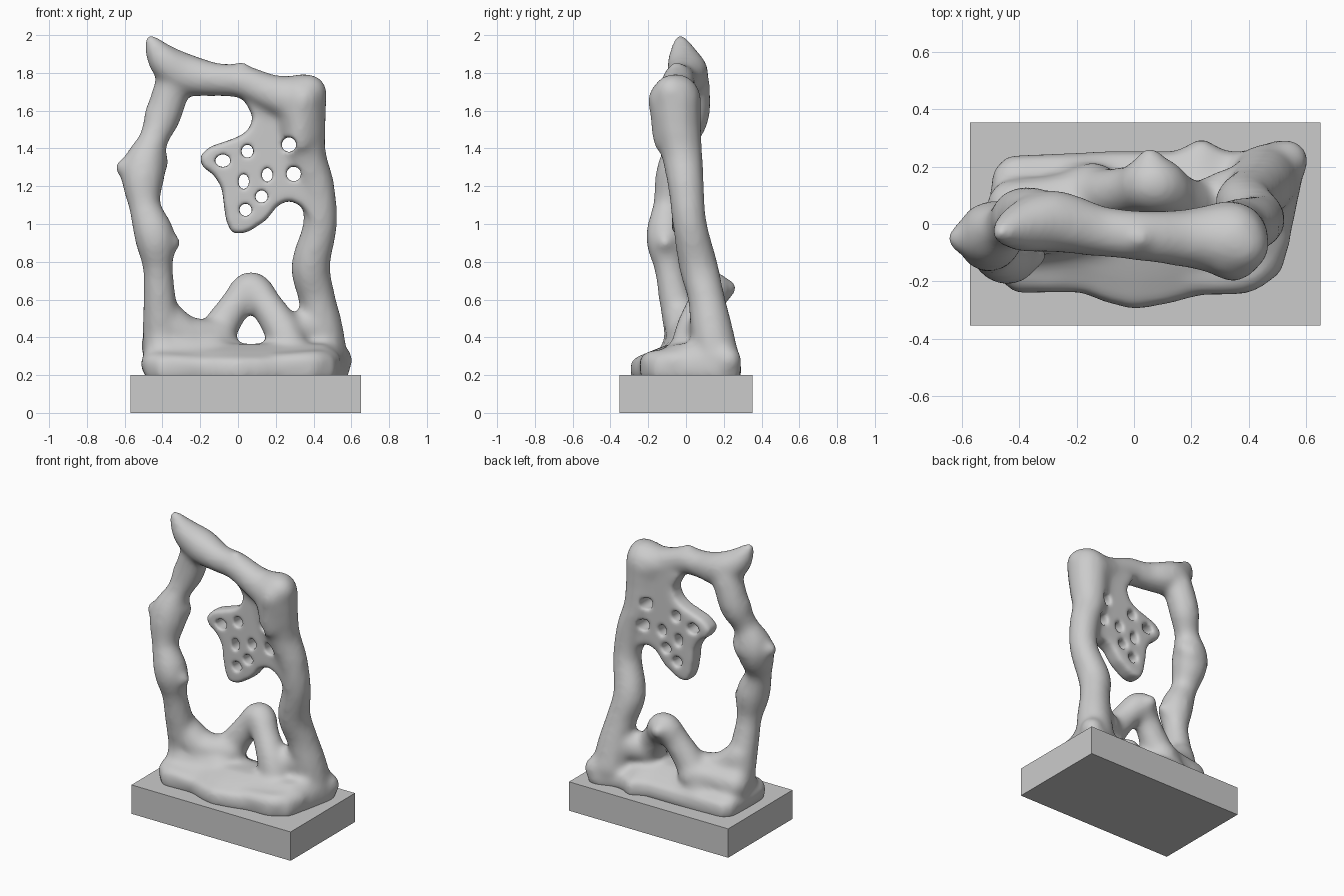
import bpy, bmesh, math
from mathutils import Vector, Matrix


def catmull(a, b, c, d, t):
    return 0.5 * (2 * b + (c - a) * t + (2 * a - 5 * b + 4 * c - d) * t * t
                  + (3 * b - a - 3 * c + d) * t ** 3)


def limb(bm, pts, n=7):
    """Organic limb: overlapping spheres along a smooth path of (x, y, z, radius)."""
    vs = [Vector(p) for p in pts]
    vs = [vs[0]] + vs + [vs[-1]]
    for i in range(1, len(vs) - 2):
        for k in range(n + (i == len(vs) - 3)):
            v = catmull(*vs[i - 1:i + 3], k / n)
            bmesh.ops.create_icosphere(bm, subdivisions=2, radius=v[3],
                                       matrix=Matrix.Translation(v.xyz))


def loft(bm, rings):
    """Closed solid through equal-length rings of points."""
    rs = [[bm.verts.new(p) for p in r] for r in rings]
    n = len(rs[0])
    faces = [bm.faces.new(rs[0][::-1]), bm.faces.new(rs[-1])]
    for a, b in zip(rs, rs[1:]):
        for i in range(n):
            j = (i + 1) % n
            faces.append(bm.faces.new((a[i], a[j], b[j], b[i])))
    bmesh.ops.recalc_face_normals(bm, faces=faces)
    bmesh.ops.triangulate(bm, faces=faces)


def make_object(name, bm):
    me = bpy.data.meshes.new(name)
    bm.to_mesh(me)
    bm.free()
    ob = bpy.data.objects.new(name, me)
    bpy.context.collection.objects.link(ob)
    return ob


# Plinth
bm = bmesh.new()
bmesh.ops.create_cube(bm, size=1, matrix=Matrix.Translation((0.04, 0, 0.1))
                      @ Matrix.Diagonal((1.22, 0.705, 0.2, 1)))
make_object("plinth", bm)

bm = bmesh.new()
# Left column, from foot to shoulder
limb(bm, [(-0.39, 0.0, 0.28, 0.11), (-0.4, -0.01, 0.42, 0.11), (-0.415, -0.055, 0.6, 0.092),
          (-0.425, -0.09, 0.78, 0.085), (-0.44, -0.105, 0.93, 0.112), (-0.495, -0.09, 1.1, 0.088),
          (-0.5, -0.04, 1.28, 0.122), (-0.45, -0.01, 1.44, 0.082), (-0.395, 0.03, 1.58, 0.1),
          (-0.34, 0.03, 1.75, 0.1)])
# Knobs on the left column
limb(bm, [(-0.53, -0.05, 1.28, 0.09), (-0.605, -0.05, 1.3, 0.05)])
limb(bm, [(-0.43, -0.12, 0.92, 0.08), (-0.35, -0.11, 0.9, 0.05)])
limb(bm, [(-0.42, 0.02, 1.58, 0.08), (-0.455, 0.0, 1.57, 0.045)])
limb(bm, [(-0.47, 0.0, 1.3, 0.09), (-0.41, 0.0, 1.33, 0.05)])
# Top beam with pointed tip
limb(bm, [(-0.462, -0.03, 1.97, 0.038), (-0.39, -0.01, 1.865, 0.09), (-0.28, 0.01, 1.795, 0.113),
          (-0.12, -0.025, 1.765, 0.093), (0.02, -0.04, 1.755, 0.092), (0.18, -0.05, 1.69, 0.105),
          (0.32, -0.05, 1.65, 0.135)])
limb(bm, [(0.02, -0.04, 1.76, 0.07), (0.02, -0.05, 1.825, 0.04)])
# Right column
limb(bm, [(0.335, -0.055, 1.66, 0.14), (0.34, -0.045, 1.52, 0.13), (0.36, -0.02, 1.36, 0.112),
          (0.415, 0.0, 1.2, 0.1), (0.435, 0.02, 1.0, 0.095), (0.385, 0.065, 0.78, 0.108),
          (0.415, 0.105, 0.62, 0.102), (0.445, 0.135, 0.45, 0.115), (0.46, 0.16, 0.3, 0.125)])
limb(bm, [(0.35, -0.05, 1.68, 0.12), (0.375, -0.075, 1.695, 0.1)])
limb(bm, [(0.345, -0.105, 1.66, 0.1), (0.335, -0.105, 1.58, 0.09), (0.33, -0.095, 1.45, 0.085)])
# Arch and low ridges
limb(bm, [(-0.2, 0.12, 0.28, 0.1), (-0.115, 0.1, 0.42, 0.1), (-0.005, 0.12, 0.58, 0.088),
          (0.07, 0.14, 0.65, 0.103), (0.15, 0.09, 0.57, 0.09), (0.24, 0.04, 0.43, 0.103),
          (0.3, 0.0, 0.28, 0.1)])
limb(bm, [(0.06, 0.14, 0.65, 0.09), (0.055, 0.225, 0.66, 0.048)])
limb(bm, [(-0.4, -0.02, 0.52, 0.1), (-0.3, 0.0, 0.42, 0.11), (-0.22, 0.02, 0.395, 0.11),
          (-0.1, 0.06, 0.4, 0.1)])
limb(bm, [(-0.42, 0.06, 0.36, 0.1), (-0.25, 0.08, 0.37, 0.1), (-0.14, 0.12, 0.37, 0.1)])
limb(bm, [(-0.4, -0.04, 0.33, 0.1), (-0.12, -0.02, 0.31, 0.1)])
limb(bm, [(0.24, 0.06, 0.42, 0.09), (0.34, 0.1, 0.44, 0.1), (0.45, 0.13, 0.44, 0.1)])

# Foot mound
outline = [(-0.5, -0.16), (-0.42, -0.24), (-0.2, -0.23), (-0.1, -0.27), (0.0, -0.295),
           (0.12, -0.275), (0.25, -0.24), (0.4, -0.24), (0.52, -0.17), (0.56, 0.0),
           (0.6, 0.19), (0.57, 0.28), (0.5, 0.29), (0.4, 0.25), (0.32, 0.25), (0.24, 0.3),
           (0.15, 0.25), (-0.1, 0.25), (-0.45, 0.235), (-0.5, 0.18)]
levels = [(0.17, 0.97, 0.98), (0.23, 0.99, 1.02), (0.285, 0.98, 0.98), (0.33, 0.93, 0.62),
          (0.365, 0.86, 0.3)]
loft(bm, [[((x - 0.04) * sx + 0.04, y * sy, z) for x, y in outline] for z, sx, sy in levels])
limb(bm, [(-0.44, 0.16, 0.25, 0.06), (-0.44, -0.14, 0.26, 0.065), (-0.2, -0.19, 0.25, 0.055)])
limb(bm, [(0.2, -0.19, 0.26, 0.06), (0.4, -0.17, 0.265, 0.07), (0.48, -0.05, 0.27, 0.07)])
limb(bm, [(0.48, 0.18, 0.3, 0.1), (0.535, 0.22, 0.28, 0.078)])

# Hanging web
web = [(0.02, 1.68), (0.08, 1.57), (0.06, 1.5), (0.0, 1.46), (-0.15, 1.41), (-0.205, 1.36),
       (-0.19, 1.3), (-0.13, 1.265), (-0.085, 1.19), (-0.065, 1.02), (-0.03, 0.945), (0.05, 0.955),
       (0.15, 1.02), (0.21, 1.1), (0.27, 1.125), (0.33, 1.1), (0.42, 1.0), (0.42, 1.65)]
loft(bm, [[(x, y, z) for x, z in web] for y in (-0.075, 0.045)])
body = make_object("pierced_frame", bm)

# Hole cutters: (x, z, x radius, z radius)
bm = bmesh.new()
for x, z, rx, rz in [(-0.08, 1.335, 0.042, 0.034), (0.05, 1.385, 0.033, 0.036),
                     (0.27, 1.42, 0.04, 0.04), (0.03, 1.225, 0.029, 0.042),
                     (0.155, 1.26, 0.03, 0.038), (0.295, 1.265, 0.04, 0.04),
                     (0.125, 1.145, 0.034, 0.034), (0.04, 1.075, 0.034, 0.034)]:
    bmesh.ops.create_cone(bm, cap_ends=True, segments=24, radius1=1, radius2=1, depth=0.8,
                          matrix=Matrix.Translation((x, 0, z)) @ Matrix.Diagonal((rx, 1, rz, 1))
                          @ Matrix.Rotation(math.pi / 2, 4, 'X'))
cutter = make_object("hole_cutters", bm)
cutter.hide_render = True

# Fuse, soften, pierce, soften the rims
bpy.context.view_layer.objects.active = body
body.select_set(True)


def modifier(kind, **props):
    m = body.modifiers.new(kind, kind)
    for k, v in props.items():
        setattr(m, k, v)
    bpy.ops.object.modifier_apply(modifier=m.name)


modifier('REMESH', mode='VOXEL', voxel_size=0.018)
modifier('SMOOTH', factor=0.5, iterations=12)
modifier('BOOLEAN', operation='DIFFERENCE', object=cutter, solver='EXACT')
modifier('REMESH', mode='VOXEL', voxel_size=0.012)
modifier('SMOOTH', factor=0.5, iterations=5)
bpy.ops.object.shade_smooth()
bpy.data.objects.remove(cutter)
